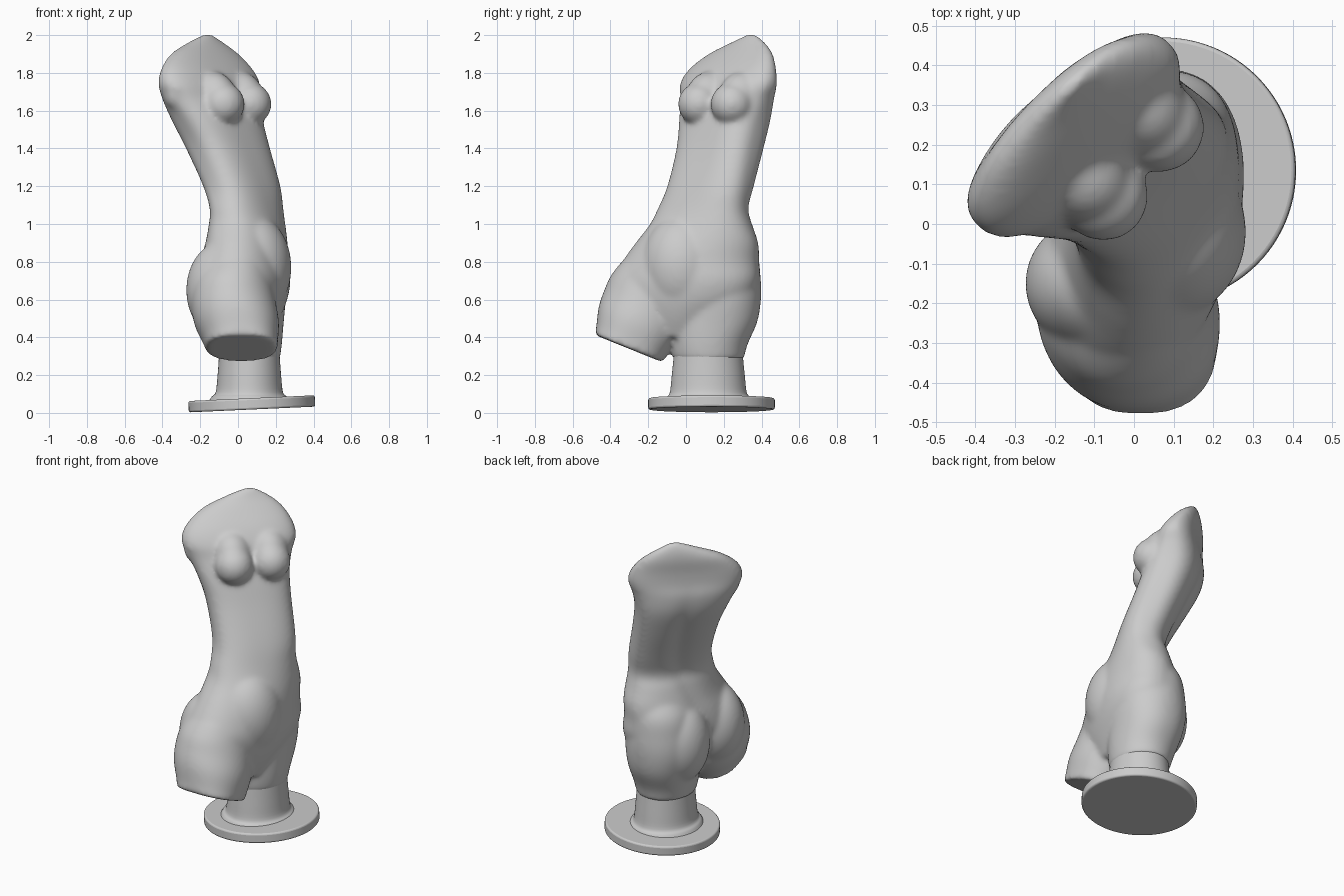
import bpy, bmesh, math
from mathutils import Vector, Matrix

if "Cube" in bpy.data.objects:
    bpy.data.objects.remove(bpy.data.objects["Cube"])


def catmull(p0, p1, p2, p3, t):
    return [0.5 * (2*b + (c - a)*t + (2*a - 5*b + 4*c - d)*t*t + (3*b - a - 3*c + d)*t**3)
            for a, b, c, d in zip(p0, p1, p2, p3)]


def loft(bm, rows, spine=0.0, steps=4, n=64):
    """Rows: x, y, z, half width, half depth, heading, squareness, tilt."""
    full = []
    for i in range(len(rows) - 1):
        q = [rows[max(i-1, 0)], rows[i], rows[i+1], rows[min(i+2, len(rows)-1)]]
        full += [catmull(*q, k / steps) for k in range(steps)]
    full.append(rows[-1])
    rings = []
    for x, y, z, a, b, head, p, tilt in full:
        h, t = math.radians(head), math.radians(tilt)
        groove = spine * min(1, max(0, (1.75 - z) / 0.3))
        ring = []
        for k in range(n):
            f = 2 * math.pi * k / n
            c, s = math.cos(f), math.sin(f)
            u = a * math.copysign(abs(c) ** (2/p), c)
            v = b * math.copysign(abs(s) ** (2/p), s)
            v *= 1 - (groove * math.exp(-(u / 0.05) ** 2) if s > 0 else 0)
            dx = u * math.cos(h) - v * math.sin(h)
            dy = u * math.sin(h) + v * math.cos(h)
            ring.append(bm.verts.new((x + dx, y + dy*math.cos(t), z + dy*math.sin(t))))
        rings.append(ring)
    for r, s in zip(rings, rings[1:]):
        for k in range(n):
            bm.faces.new((r[k], r[(k+1) % n], s[(k+1) % n], s[k]))
    bm.faces.new(rings[0][::-1])
    bm.faces.new(rings[-1])


def ball(bm, centre, radii, head=0):
    m = (Matrix.Translation(centre) @ Matrix.Rotation(math.radians(head), 4, 'Z')
         @ Matrix.Diagonal((*radii, 1)))
    bmesh.ops.create_uvsphere(bm, u_segments=40, v_segments=24, radius=1, matrix=m)


def finish(bm, name):
    bmesh.ops.recalc_face_normals(bm, faces=bm.faces)
    me = bpy.data.meshes.new(name)
    bm.to_mesh(me)
    bm.free()
    ob = bpy.data.objects.new(name, me)
    bpy.context.collection.objects.link(ob)
    bpy.ops.object.select_all(action='DESELECT')
    ob.select_set(True)
    bpy.context.view_layer.objects.active = ob
    return ob


bm = bmesh.new()
# Trunk, twisting from hips to the sloping cut at the neck
loft(bm, [
    (.05, -.05, .40, .16, .12, 78, 2, 0),
    (.035, -.03, .50, .27, .18, 78, 2.1, 0),
    (.035, -.01, .60, .36, .212, 77, 2.2, 0),
    (.03, .0, .70, .395, .23, 76, 2.2, 0),
    (.033, .025, .80, .368, .222, 76, 2.1, 0),
    (.045, .058, .90, .333, .20, 73, 2.1, 0),
    (.048, .08, 1.0, .28, .172, 66, 2.3, 0),
    (.045, .09, 1.08, .256, .15, 59, 2.4, 0),
    (.02, .13, 1.2, .243, .15, 54, 2.7, 0),
    (-.053, .18, 1.4, .248, .158, 48, 2.8, 0),
    (-.11, .205, 1.55, .272, .163, 45, 2.7, 0),
    (-.143, .218, 1.66, .308, .15, 43, 2.4, 0),
    (-.152, .225, 1.74, .336, .13, 43, 2.4, 0),
    (-.165, .247, 1.82, .31, .105, 43, 2.3, 0),
    (-.177, .29, 1.90, .235, .072, 43, 2.2, 0),
    (-.172, .328, 1.96, .13, .04, 43, 2, 0),
    (-.16, .347, 2.005, .03, .014, 43, 2, 0)], spine=.09)
# Raised thigh, cut across on a slant
loft(bm, [
    (.02, .0, .98, .08, .12, 0, 2, 0),
    (.0, -.09, .85, .15, .20, 0, 2, 0),
    (-.025, -.155, .72, .20, .235, 0, 2, -5),
    (-.025, -.20, .60, .222, .238, 0, 2, -12),
    (-.008, -.243, .48, .225, .234, 0, 2.1, -20),
    (.013, -.287, .38, .198, .203, 0, 2.3, -22),
    (.02, -.305, .341, .19, .193, 0, 2.5, -22)])
# Supporting thigh
loft(bm, [
    (.06, .17, .98, .10, .12, 0, 2, 0),
    (.045, .195, .85, .18, .18, 0, 2, 0),
    (.04, .19, .72, .205, .205, 0, 2, 0),
    (.04, .175, .60, .212, .222, 0, 2.1, 0),
    (.045, .152, .48, .197, .225, 0, 2.2, 0),
    (.052, .125, .36, .18, .20, 0, 2.1, 0),
    (.055, .12, .283, .167, .187, 0, 2, 0)])
# Buttocks and belly
ball(bm, (-.075, -.15, .65), (.20, .18, .26))
ball(bm, (-.05, .14, .63), (.18, .18, .26))
ball(bm, (.078, -.02, .77), (.205, .22, .28))
# Breasts, each with a softer upper slope
for x, y in ((-.077, .07), (.065, .243)):
    ball(bm, (x, y, 1.635), (.113, .113, .113), 45)
    ball(bm, (x - .065, y + .065, 1.67), (.12, .15, .14), 45)
# Near arm stump
ball(bm, (-.33, .04, 1.69), (.065, .07, .085))
torso = finish(bm, "torso")
rm = torso.modifiers.new("fuse", 'REMESH')
rm.mode = 'VOXEL'
rm.voxel_size = 0.011
rm.use_smooth_shade = True
sm = torso.modifiers.new("soften", 'SMOOTH')
sm.factor = 0.5
sm.iterations = 24
bpy.ops.object.shade_smooth()

# Round post under the supporting leg, flared at the foot
bm = bmesh.new()
loft(bm, [(.06, .118, z, a, b, 0, 2, 0) for z, a, b in (
    (.06, .215, .235), (.085, .20, .22), (.11, .178, .203),
    (.2, .168, .193), (.31, .16, .182))])
finish(bm, "post")
bpy.ops.object.shade_smooth_by_angle(angle=math.radians(40))

# Slightly leaning disc base
bm = bmesh.new()
bmesh.ops.create_cone(bm, cap_ends=True, segments=96, radius1=.335, radius2=.335, depth=.06,
                      matrix=Matrix.Translation((.073, .135, .048))
                      @ Matrix.Rotation(math.radians(-2.6), 4, 'Y'))
base = finish(bm, "base_disc")
bv = base.modifiers.new("rim", 'BEVEL')
bv.width = 0.01
bv.segments = 3
bpy.ops.object.shade_smooth_by_angle(angle=math.radians(40))
